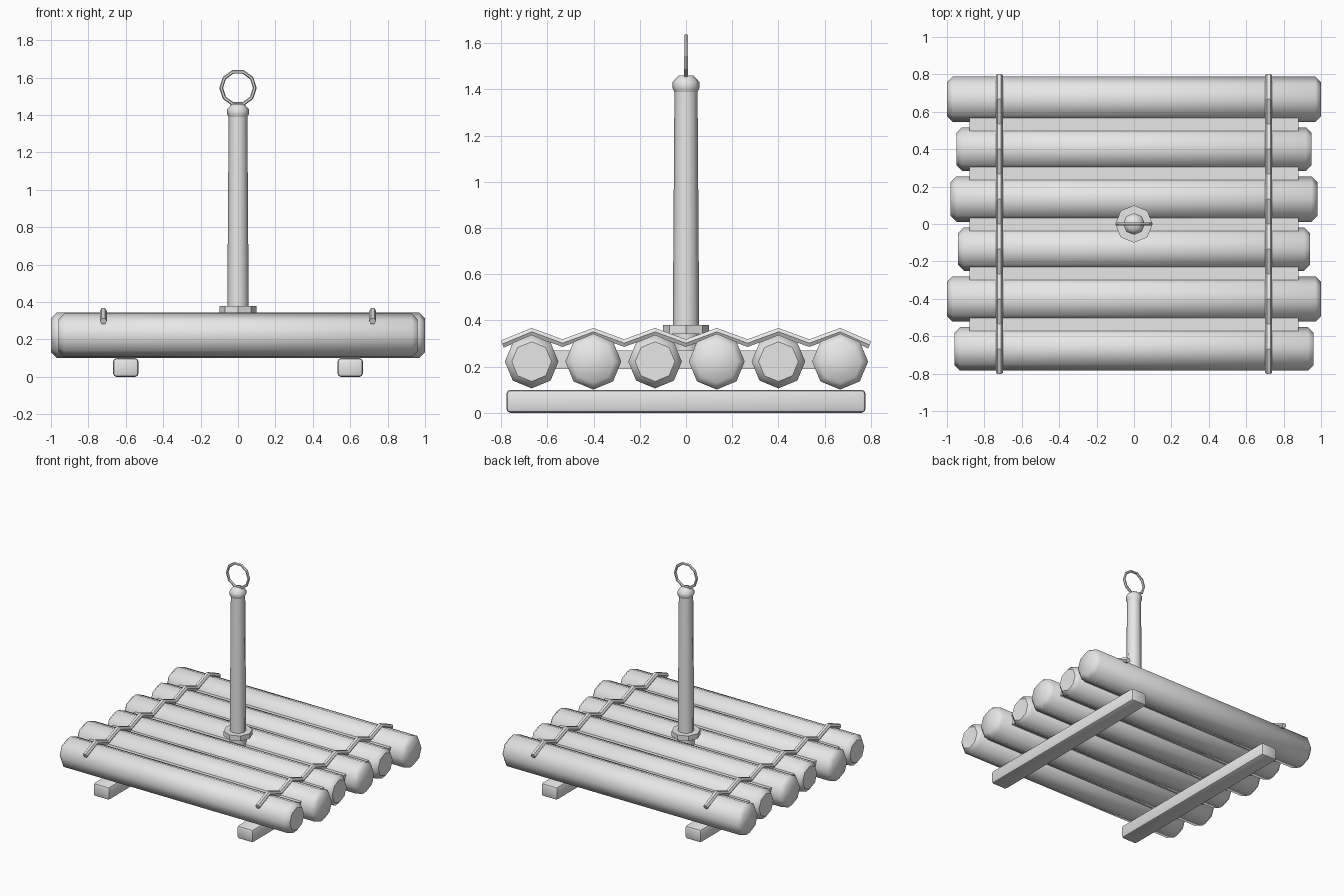
import bpy, bmesh, math
from mathutils import Matrix, Vector

old = bpy.data.objects.get("Cube")
if old:
    bpy.data.objects.remove(old)

GREY = (0.8, 0.8, 0.8, 1)
mat = bpy.data.materials.new("light grey")
mat.use_nodes = True
mat.diffuse_color = GREY
mat.node_tree.nodes["Principled BSDF"].inputs["Base Color"].default_value = GREY


def finish(name, bm, angle=None):
    """Turn a bmesh into a named object; edges bent beyond angle stay sharp."""
    bmesh.ops.recalc_face_normals(bm, faces=bm.faces)
    mesh = bpy.data.meshes.new(name)
    if angle is not None:
        for f in bm.faces:
            f.smooth = True
        for e in bm.edges:
            if len(e.link_faces) == 2:
                e.smooth = e.calc_face_angle() < math.radians(angle)
    bm.to_mesh(mesh)
    bm.free()
    mesh.materials.append(mat)
    ob = bpy.data.objects.new(name, mesh)
    bpy.context.collection.objects.link(ob)
    return ob


def lathe(name, profile, sides, matrix, angle):
    """Stack of polygon rings (radius, height), capped at both ends."""
    bm = bmesh.new()
    rings = []
    for r, h in profile:
        rings.append([bm.verts.new(matrix @ Vector((
            r * math.cos(math.tau * i / sides), r * math.sin(math.tau * i / sides), h)))
            for i in range(sides)])
    for a, b in zip(rings, rings[1:]):
        for i in range(sides):
            j = (i + 1) % sides
            bm.faces.new((a[i], a[j], b[j], b[i]))
    bm.faces.new(rings[0])
    bm.faces.new(rings[-1])
    return finish(name, bm, angle)


def box(name, size, centre, bevel=0):
    bm = bmesh.new()
    bmesh.ops.create_cube(bm, size=1, matrix=Matrix.Translation(centre) @ Matrix.Diagonal((*size, 1)))
    if bevel:
        bmesh.ops.bevel(bm, geom=bm.edges[:], offset=bevel, segments=2, profile=0.5, affect='EDGES')
    return finish(name, bm, 40 if bevel else None)


# Six deck logs with chamfered ends, alternately crisp and rounded
LOG_Z = 0.222
log_y = [-0.668 + 0.267 * i for i in range(6)]
half_lengths = (0.96, 1.0, 0.94, 0.98, 0.95, 1.0)
half_lengths = (0.96, 1.0, 0.94, 0.98, 0.95, 1.0)
for i, (y, half) in enumerate(zip(log_y, half_lengths)):
    crisp = i % 2 == 0
    r = 0.116 if crisp else 0.121
    cap = 0.03
    place = Matrix.Translation((0, y, LOG_Z)) @ Matrix.Rotation(math.pi / 2, 4, 'Y')
    lathe(f"deck_log_{i + 1}",
          [(r - cap, -half), (r, cap - half), (r, half - cap), (r - cap, half)],
          8, place, 44 if crisp else 60)

# Filler strips between neighbouring logs
for i, (a, b) in enumerate(zip(log_y, log_y[1:])):
    box(f"filler_strip_{i + 1}", (1.76, 0.08, 0.08), (0, (a + b) / 2, 0.23))

for side, x in (("left", 1), ("right", -1)):
    # Cross beam under the deck
    box(f"{side}_cross_beam", (0.136, 1.555, 0.1), (0.6 * x, 0, 0.05), 0.018)

    # Lashing rope that rides over every log and dips between them
    path = [(-0.795, 0.298)]
    for y in log_y:
        path += [(y, 0.351), (y + 0.1335, 0.302)]
    path[-1] = (0.795, 0.294)
    curve = bpy.data.curves.new(f"{side}_lashing", 'CURVE')
    curve.dimensions = '3D'
    curve.bevel_depth = 0.019
    curve.bevel_resolution = 1
    curve.use_fill_caps = True
    spline = curve.splines.new('POLY')
    spline.points.add(len(path) - 1)
    for point, (y, z) in zip(spline.points, path):
        point.co = (0.72 * x, y, z, 1)
    spline.use_smooth = False
    curve.materials.append(mat)
    bpy.context.collection.objects.link(bpy.data.objects.new(f"{side}_lashing", curve))

# Mast with collar and rounded head
still = Matrix.Identity(4)
lathe("mast_collar", [(0.1, 0.342), (0.1, 0.38)], 8, still, 30)
lathe("mast", [(0.058, 0.25), (0.05, 1.4)], 8, still, 60)
lathe("mast_head", [(0.045, 1.38), (0.058, 1.405), (0.058, 1.432), (0.032, 1.46)], 8, still, 60)

# Upright ring on top of the mast
bm = bmesh.new()
ring = []
for i in range(10):
    a = math.tau * i / 10
    ring.append([bm.verts.new(((0.09 + 0.01 * math.cos(b)) * math.cos(a), 0.01 * math.sin(b),
                               1.545 + (0.09 + 0.01 * math.cos(b)) * math.sin(a)))
                 for b in [math.tau * k / 6 for k in range(6)]])
for i in range(10):
    p, q = ring[i], ring[(i + 1) % 10]
    for k in range(6):
        m = (k + 1) % 6
        bm.faces.new((p[k], q[k], q[m], p[m]))
finish("mast_ring", bm, 30)
